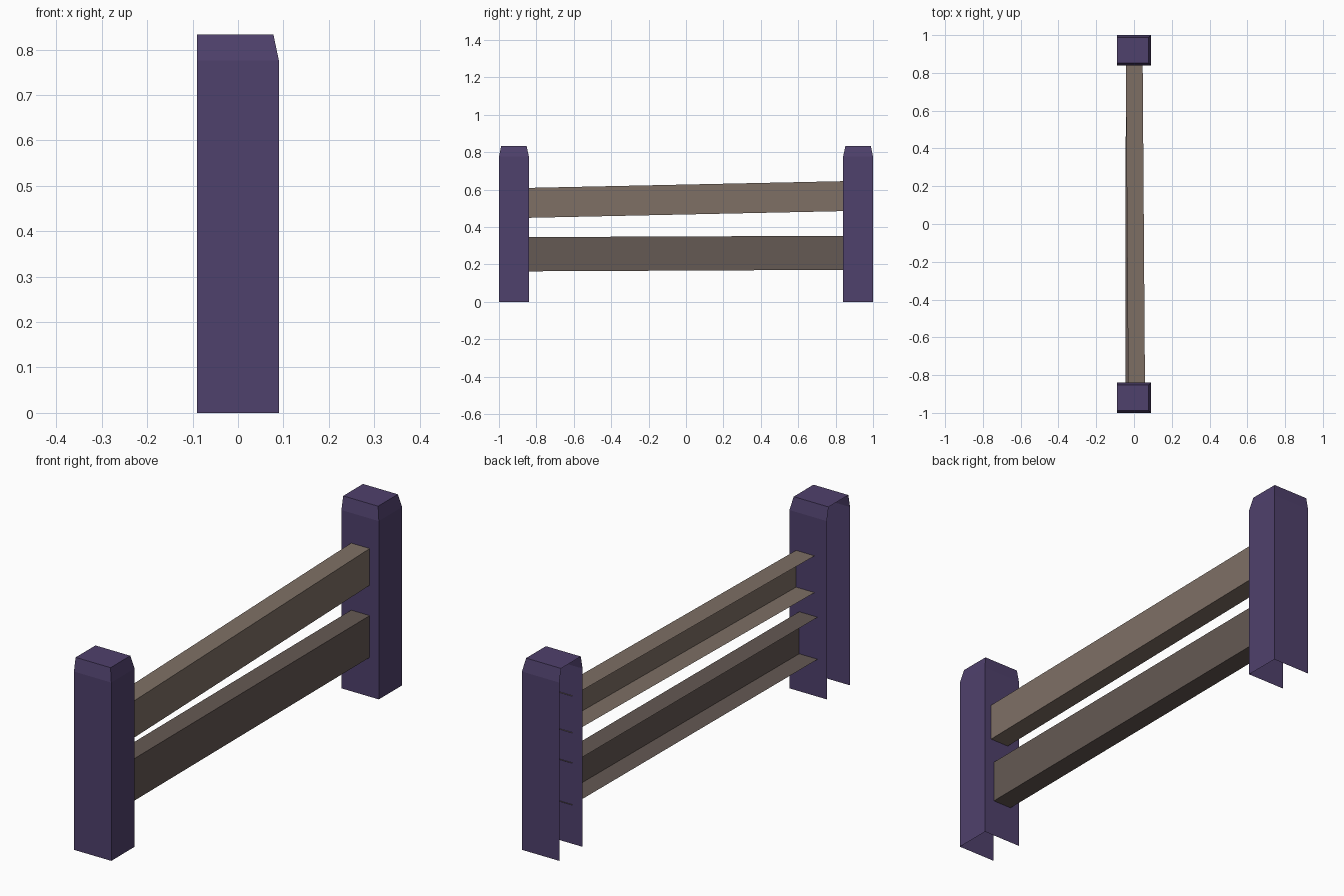
import bpy, bmesh

if "Cube" in bpy.data.objects:
    bpy.data.objects.remove(bpy.data.objects["Cube"])


def material(name, rgb):
    m = bpy.data.materials.new(name)
    m.diffuse_color = (*rgb, 1)
    m.use_nodes = True
    m.node_tree.nodes["Principled BSDF"].inputs["Base Color"].default_value = m.diffuse_color
    return m


def loft(name, sections, mat, cap_end=False):
    """Skin open U-shaped sections; the -x side stays open."""
    bm = bmesh.new()
    rows = [[bm.verts.new(p) for p in s] for s in sections]
    for a, b in zip(rows, rows[1:]):
        for i in range(len(a) - 1):
            bm.faces.new((a[i], a[i + 1], b[i + 1], b[i]))
    if cap_end:
        bm.faces.new(rows[-1])
    mesh = bpy.data.meshes.new(name)
    bm.to_mesh(mesh)
    bm.free()
    mesh.materials.append(mat)
    obj = bpy.data.objects.new(name, mesh)
    bpy.context.collection.objects.link(obj)
    return obj


def post_section(yc, z, inset):
    h = 0.08 - inset
    return [(-0.09, yc - h, z), (0.09 - inset, yc - h, z),
            (0.09 - inset, yc + h, z), (-0.09, yc + h, z)]


def rail_section(y, x0, x1, z0, z1):
    # reversed U so that normals face outward
    return [(x0, y, z0), (x1, y, z0), (x1, y, z1), (x0, y, z1)][::-1]


purple = material("post_paint", (0.078, 0.052, 0.15))
light_wood = material("upper_wood", (0.21, 0.16, 0.13))
dark_wood = material("lower_wood", (0.13, 0.10, 0.088))

# Posts: open back and bottom, chamfered flat top
for side, yc in (("front", -0.92), ("back", 0.92)):
    levels = ((0, 0), (0.776, 0), (0.833, 0.012))
    loft(side + "_post", [post_section(yc, z, i) for z, i in levels], purple, True)

# Rails: slightly skewed boards, open at the back, tucked just into the posts
loft("upper_rail", [rail_section(-0.845, -0.031, 0.058, 0.449, 0.609),
                    rail_section(0.845, -0.043, 0.046, 0.485, 0.645)], light_wood)
loft("lower_rail", [rail_section(-0.845, -0.046, 0.043, 0.163, 0.346),
                    rail_section(0.845, -0.043, 0.046, 0.171, 0.353)], dark_wood)
